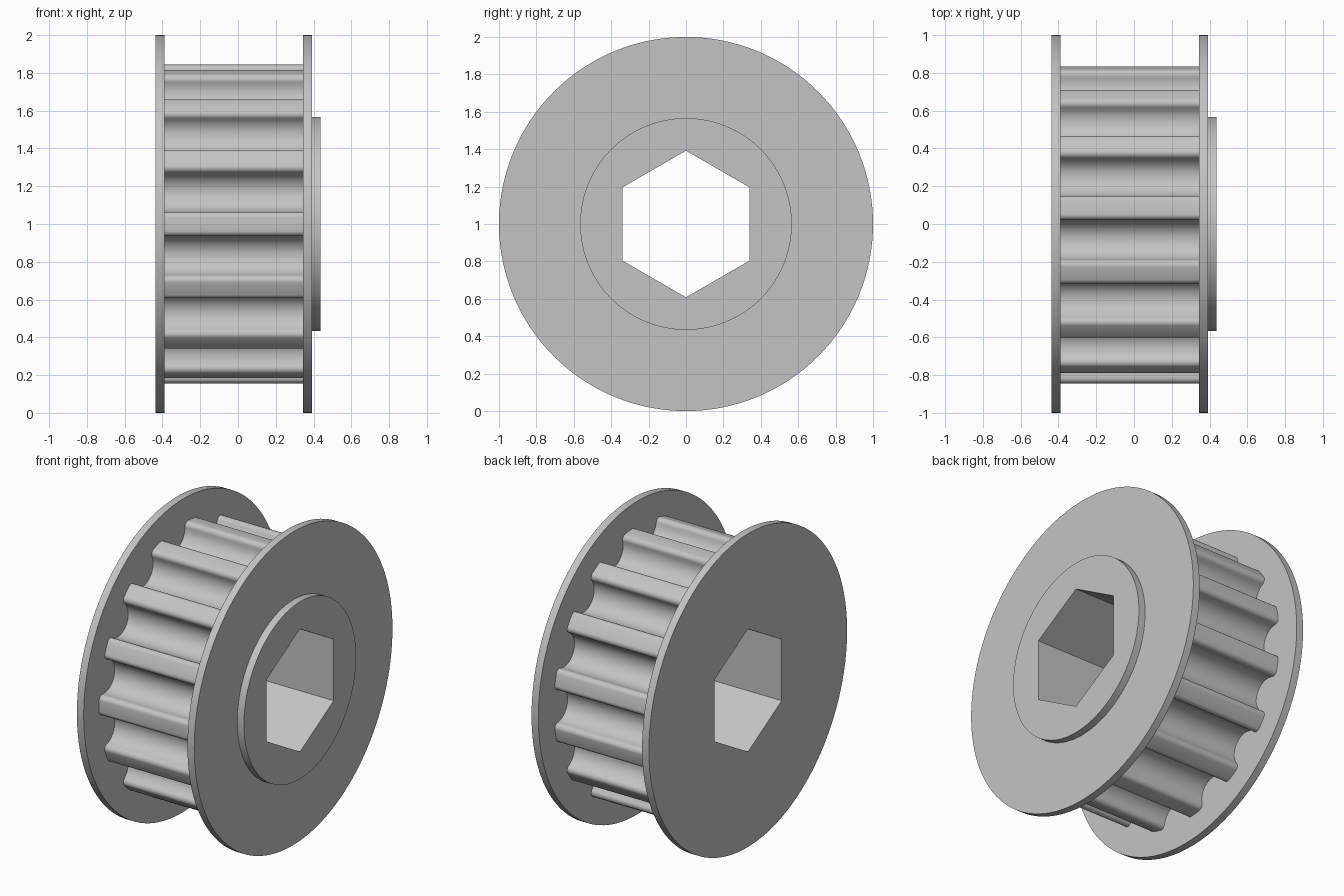
import bpy
import bmesh
from math import sin, cos, pi, radians, hypot, atan2

cube = bpy.data.objects.get("Cube")
if cube:
    bpy.data.objects.remove(cube, do_unlink=True)

AXLE_Z = 1.0
TEETH = 15
TIP_R = 0.845       # toothed barrel outside radius
GROOVE_R = 0.106    # radius of each rounded groove
GROOVE_C = 0.811    # distance of groove centre from the axle
FILLET = 0.03       # rounding of the tooth corners

metal = bpy.data.materials.new("grey_metal")
metal.use_nodes = True
grey = (0.55, 0.55, 0.55, 1)
metal.diffuse_color = grey
metal.node_tree.nodes["Principled BSDF"].inputs["Base Color"].default_value = grey


def circle(r, n, start=0.0):
    return [(r * cos(start + 2 * pi * i / n), r * sin(start + 2 * pi * i / n))
            for i in range(n)]


def arc(cx, cy, r, a0, a1, n):
    return [(cx + r * cos(a0 + (a1 - a0) * i / n), cy + r * sin(a0 + (a1 - a0) * i / n))
            for i in range(n + 1)]


def toothed_profile():
    """Closed outline with rounded grooves; the first groove is on +y."""
    tip = TIP_R - FILLET
    reach = GROOVE_R + FILLET
    fx = (tip ** 2 - reach ** 2 + GROOVE_C ** 2) / (2 * GROOVE_C)
    fy = (tip ** 2 - fx ** 2) ** 0.5
    to_groove = atan2(-fy, GROOVE_C - fx)
    outward = atan2(fy, fx)
    # Upper half of one groove, from its bottom to the tooth tip
    half = arc(GROOVE_C, 0, GROOVE_R, pi, to_groove + pi, 10)
    half += arc(fx, fy, FILLET, to_groove, outward, 7)[1:]
    groove = [(x, -y) for x, y in reversed(half[1:])] + half
    # Point on the crown, halfway to the next groove
    groove.append((TIP_R * cos(pi / TEETH), TIP_R * sin(pi / TEETH)))
    points = []
    for k in range(TEETH):
        a = 2 * pi * k / TEETH
        points += [(x * cos(a) - y * sin(a), x * sin(a) + y * cos(a)) for x, y in groove]
    return points


def bored_prism(name, outer, x0, x1):
    """Extrude an outline along x with the hexagonal bore through it."""
    bm = bmesh.new()
    edges = []
    for loop in (outer, circle(0.392, 6, pi / 2)):
        verts = [bm.verts.new((x0, y, z)) for y, z in loop]
        edges += [bm.edges.new((v, verts[i - 1])) for i, v in enumerate(verts)]
    bmesh.ops.triangle_fill(bm, edges=edges, use_beauty=True)
    extruded = bmesh.ops.extrude_face_region(bm, geom=bm.faces[:], use_keep_orig=True)
    moved = [v for v in extruded["geom"] if isinstance(v, bmesh.types.BMVert)]
    bmesh.ops.translate(bm, verts=moved, vec=(x1 - x0, 0, 0))
    bmesh.ops.recalc_face_normals(bm, faces=bm.faces)
    mesh = bpy.data.meshes.new(name)
    bm.to_mesh(mesh)
    bm.free()
    mesh.materials.append(metal)
    obj = bpy.data.objects.new(name, mesh)
    obj.location.z = AXLE_Z
    bpy.context.collection.objects.link(obj)
    bpy.ops.object.select_all(action="DESELECT")
    obj.select_set(True)
    bpy.context.view_layer.objects.active = obj
    bpy.ops.object.shade_smooth_by_angle(angle=radians(35))
    return obj


# Toothed barrel between two flanges, with a raised hub on the +x side
bored_prism("toothed_barrel", toothed_profile(), -0.39, 0.343)
bored_prism("right_flange", circle(1.0, 128), -0.438, -0.39)
bored_prism("left_flange", circle(1.0, 128), 0.343, 0.391)
bored_prism("hub_boss", circle(0.566, 96), 0.391, 0.438)
